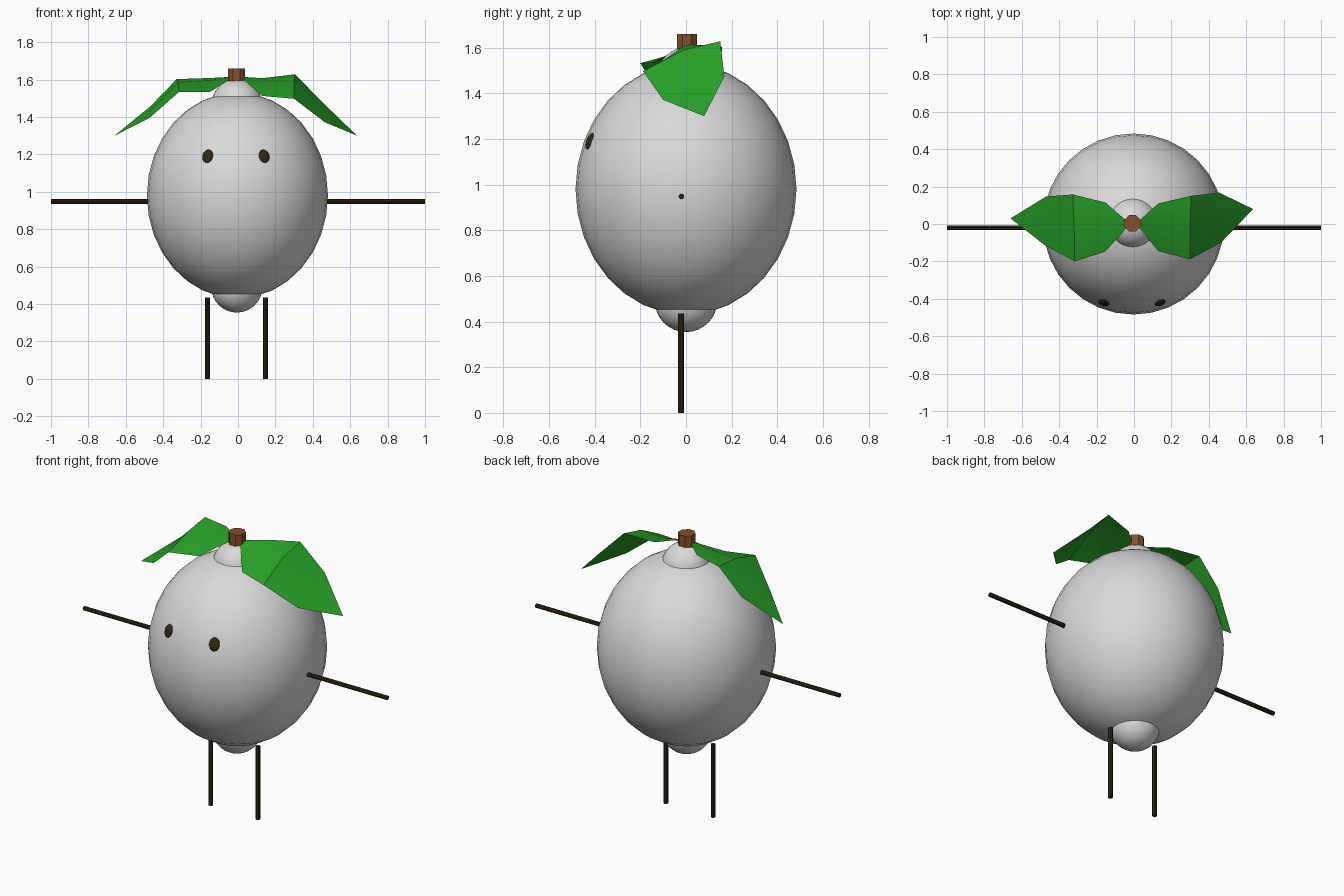
import bpy, bmesh, math
from mathutils import Vector

if "Cube" in bpy.data.objects:
    bpy.data.objects.remove(bpy.data.objects["Cube"])


def material(name, rgb):
    m = bpy.data.materials.new(name)
    m.diffuse_color = (*rgb, 1)
    m.use_nodes = True
    m.node_tree.nodes["Principled BSDF"].inputs["Base Color"].default_value = m.diffuse_color
    return m


GREY = material("body grey", (0.70, 0.70, 0.70))
GREEN = material("leaf green", (0.02, 0.36, 0.02))
BROWN = material("stem brown", (0.24, 0.08, 0.025))
DARK = material("dark twig", (0.033, 0.020, 0.006))
CX = -0.006  # the trunk of the model sits slightly left of centre


def finish(name, mat, smooth=True):
    o = bpy.context.object
    o.name = name
    o.data.materials.append(mat)
    if smooth:
        bpy.ops.object.shade_smooth_by_angle(angle=math.radians(30))
    return o


def ball(name, loc, scale, mat, seg=32, rings=16):
    bpy.ops.mesh.primitive_uv_sphere_add(segments=seg, ring_count=rings, radius=1, location=loc)
    bpy.context.object.scale = scale
    return finish(name, mat)


def rod(name, a, b, r, mat, sides=8):
    a, b = Vector(a), Vector(b)
    bpy.ops.mesh.primitive_cylinder_add(vertices=sides, radius=r, depth=(b - a).length, location=(a + b) / 2)
    bpy.context.object.rotation_euler = (b - a).to_track_quat('Z', 'Y').to_euler()
    return finish(name, mat, False)


# Fruit body with a nub at each end
C = Vector((CX + 0.003, 0, 0.98))
R = Vector((0.484, 0.484, 0.55))
ball("body", C, R, GREY)
ball("top_nub", (CX, 0.005, 1.467), (0.135, 0.135, 0.135), GREY)
ball("bottom_nub", (CX, 0, 0.491), (0.137, 0.137, 0.137), GREY)

# Stem, turned so that a flat side faces front
stem = rod("stem", (CX - 0.002, 0.004, 1.585), (CX - 0.002, 0.004, 1.66), 0.048, BROWN)
stem.rotation_euler.z += math.radians(22.5)

for s, side in ((-1, "left"), (1, "right")):
    # Eye: thin disc-like ball lying on the body surface
    dx, dz = s * 0.151, 0.21
    dy = -R.y * math.sqrt(1 - (dx / R.x) ** 2 - (dz / R.z) ** 2)
    n = Vector((dx / R.x ** 2, dy / R.y ** 2, dz / R.z ** 2)).normalized()
    eye = ball(side + "_eye", C + Vector((dx - 0.008, dy, dz)), (0.03, 0.038, 0.012), DARK, 16, 8)
    eye.rotation_euler = n.to_track_quat('Z', 'Y').to_euler()

    # Arm and leg twigs
    rod(side + "_upper_arm", (s * 0.465, -0.02, 0.948), (s * 0.713, -0.02, 0.948), 0.0125, DARK)
    rod(side + "_forearm", (s * 0.713, -0.02, 0.948), (s, -0.02, 0.948), 0.0125, DARK)
    lx = -0.008 + s * 0.155
    rod(side + "_leg", (lx, -0.022, 0), (lx, -0.022, 0.435), 0.0125, DARK)


def leaf(name, rows, base, tip):
    """Folded leaf: rows of (front, rib, back) points between base and tip."""
    bm = bmesh.new()
    b, t = bm.verts.new(base), bm.verts.new(tip)
    grid = [[b] * 3] + [[bm.verts.new(p) for p in row] for row in rows] + [[t] * 3]
    for r0, r1 in zip(grid, grid[1:]):
        for k in range(2):
            quad = list(dict.fromkeys((r0[k], r1[k], r1[k + 1], r0[k + 1])))
            bm.faces.new(quad)
    bmesh.ops.recalc_face_normals(bm, faces=bm.faces)
    if sum(f.normal.z for f in bm.faces) < 0:
        bmesh.ops.reverse_faces(bm, faces=bm.faces)
    me = bpy.data.meshes.new(name)
    bm.to_mesh(me)
    bm.free()
    o = bpy.data.objects.new(name, me)
    bpy.context.collection.objects.link(o)
    bpy.ops.object.select_all(action='DESELECT')
    o.select_set(True)
    bpy.context.view_layer.objects.active = o
    finish(name, GREEN)


# Two drooping leaves
leaf("right_leaf", [
    [(0.13, -0.145, 1.512), (0.13, -0.01, 1.585), (0.13, 0.11, 1.607)],
    [(0.30, -0.188, 1.497), (0.30, -0.005, 1.592), (0.305, 0.15, 1.628)],
    [(0.465, -0.10, 1.371), (0.455, 0.03, 1.44), (0.455, 0.168, 1.475)],
], (0.01, 0, 1.615), (0.636, 0.08, 1.30))
leaf("left_leaf", [
    [(-0.153, -0.147, 1.532), (-0.153, -0.01, 1.595), (-0.153, 0.115, 1.608)],
    [(-0.317, -0.20, 1.532), (-0.32, -0.01, 1.585), (-0.328, 0.158, 1.602)],
    [(-0.475, -0.115, 1.393), (-0.475, 0.01, 1.43), (-0.47, 0.147, 1.455)],
], (-0.02, 0, 1.615), (-0.66, 0.03, 1.30))
